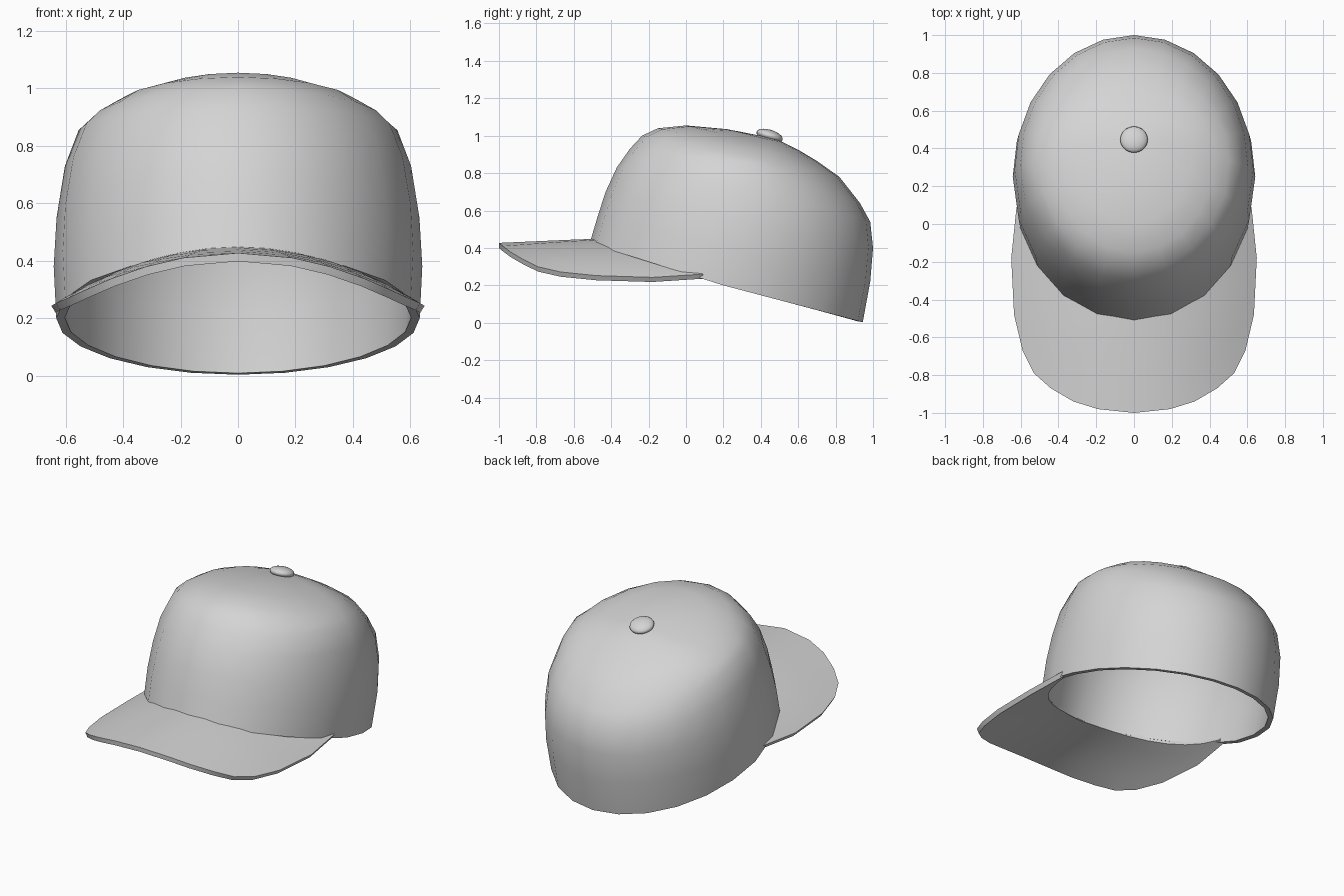
import bpy
from math import sin, cos, radians

if "Cube" in bpy.data.objects:
    bpy.data.objects.remove(bpy.data.objects["Cube"])

grey = bpy.data.materials.new("light_grey_cloth")
grey.use_nodes = True
grey.diffuse_color = (0.66, 0.66, 0.66, 1)
grey.node_tree.nodes["Principled BSDF"].inputs["Base Color"].default_value = (0.66, 0.66, 0.66, 1)


def finish(obj, angle):
    """Give the part its colour and smooth shading with sharp rims."""
    obj.data.materials.append(grey)
    bpy.ops.object.select_all(action="DESELECT")
    obj.select_set(True)
    bpy.context.view_layer.objects.active = obj
    for mod in list(obj.modifiers):
        bpy.ops.object.modifier_apply(modifier=mod.name)
    bpy.ops.object.shade_smooth_by_angle(angle=radians(angle))


def shell(name, verts, faces, thickness, angle):
    """Thicken a surface inwards from its outer side."""
    mesh = bpy.data.meshes.new(name)
    mesh.from_pydata(verts, [], faces)
    obj = bpy.data.objects.new(name, mesh)
    bpy.context.collection.objects.link(obj)
    mod = obj.modifiers.new("thickness", "SOLIDIFY")
    mod.thickness = thickness
    mod.offset = -1
    finish(obj, angle)


# Crown: each ring is (front y, z), (side x, y, z), (back y, z)
rings = [
    ((-.515, .425), (.633, .20, .20), (.945, .003)),
    ((-.475, .56), (.642, .25, .38), (.985, .22)),
    ((-.43, .70), (.632, .29, .55), (1.0, .40)),
    ((-.37, .83), (.603, .31, .73), (.985, .54)),
    ((-.30, .93), (.555, .32, .855), (.93, .64)),
    ((-.235, 1.0), (.505, .34, .89), (.82, .78)),
    ((-.15, 1.04), (.43, .37, .93), (.70, .865)),
    ((0, 1.055), (.32, .40, .96), (.60, .925)),
    ((.22, 1.035), (.17, .42, .985), (.52, .965)),
]
# Wider panels at the front, narrower at the back
half = [18 * i for i in range(5)] + [90 + 15 * i for i in range(7)]
angles = half + [360 - a for a in half[-2:0:-1]]
n = len(angles)

verts, faces = [], []
for front, (sx, sy, sz), back in rings:
    for a in angles:
        c = cos(radians(a))
        end = front if c > 0 else back
        verts.append((sx * sin(radians(a)),
                      sy + (end[0] - sy) * abs(c),
                      sz + (end[1] - sz) * abs(c)))
for k in range(len(rings) - 1):
    for i in range(n):
        j = (i + 1) % n
        faces.append((k * n + i, k * n + j, (k + 1) * n + j, (k + 1) * n + i))
last = (len(rings) - 1) * n
verts.append((0, .45, .99))
faces += [(last + i, last + (i + 1) % n, len(verts) - 1) for i in range(n)]
shell("crown", verts, faces, .03, 50)


# Brim: arched sheet between the crown wall and a rounded outer edge
def brim_height(x, y):
    return .449 - .2 * (x / .64) ** 2 - .022 * max(0, -y - .5) / .5


edge = [(0, -1), (.19, -.98), (.32, -.94), (.44, -.87), (.53, -.79),
        (.59, -.67), (.635, -.48), (.65, -.18), (.622, .09)]
m = len(edge) - 1
rows = 4
verts, faces = [], []
for i in range(-m, m + 1):
    side = -1 if i < 0 else 1
    ox, oy = side * edge[abs(i)][0], edge[abs(i)][1]
    t = radians(80 * i / m)
    ix, iy = .603 * sin(t), .2 - .683 * cos(t)
    for r in range(rows + 1):
        f = r / rows
        x, y = ix + (ox - ix) * f, iy + (oy - iy) * f
        verts.append((x, y, brim_height(x, y)))
w = rows + 1
for i in range(2 * m):
    for r in range(rows):
        a = i * w + r
        faces.append((a, a + 1, a + w + 1, a + w))
shell("brim", verts, faces, .029, 40)

# Button on top, tilted with the slope of the crown
bpy.ops.mesh.primitive_uv_sphere_add(segments=20, ring_count=10, radius=1,
                                     location=(0, .447, 1.0),
                                     rotation=(-.3, 0, 0))
button = bpy.context.object
button.name = "top_button"
button.scale = (.073, .073, .032)
finish(button, 60)
